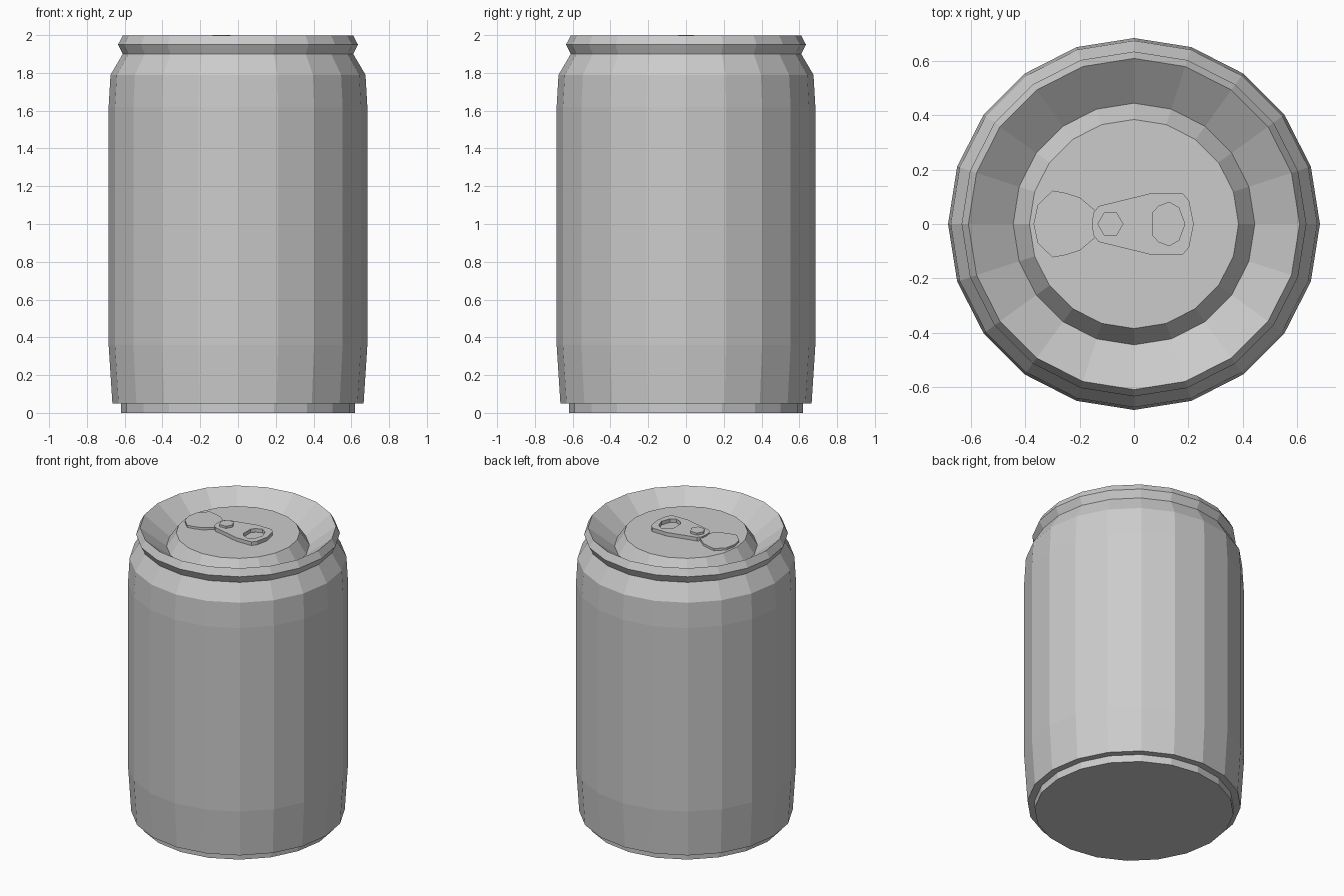
import bpy
import bmesh
from math import cos, sin, tau

old = bpy.data.objects.get("Cube")
if old:
    bpy.data.objects.remove(old, do_unlink=True)

SIDES = 20
PANEL_Z = 1.96

metal = bpy.data.materials.new("grey metal")
metal.use_nodes = True
GREY = (0.6, 0.6, 0.6, 1)
metal.diffuse_color = GREY
metal.node_tree.nodes["Principled BSDF"].inputs["Base Color"].default_value = GREY


def circle(radius, sides, cx=0.0):
    return [(cx + radius * cos(tau * i / sides), radius * sin(tau * i / sides))
            for i in range(sides)]


def lathe(name, profile, cap_bottom=False, cap_top=False):
    """Turn a (radius, height) profile around z, with flat facets."""
    bm = bmesh.new()
    rings = [[bm.verts.new((x, y, z)) for x, y in circle(r, SIDES)]
             for r, z in profile]
    for low, high in zip(rings, rings[1:]):
        for i in range(SIDES):
            j = (i + 1) % SIDES
            bm.faces.new((low[i], low[j], high[j], high[i]))
    if cap_bottom:
        bm.faces.new(rings[0][::-1])
    if cap_top:
        bm.faces.new(rings[-1])
    mesh = bpy.data.meshes.new(name)
    bm.to_mesh(mesh)
    bm.free()
    mesh.materials.append(metal)
    ob = bpy.data.objects.new(name, mesh)
    bpy.context.collection.objects.link(ob)
    return ob


def mirrored(half):
    """Close a half outline (y >= 0) by mirroring it across the x axis."""
    return half + [(x, -y) for x, y in reversed(half) if y > 0]


def plate(name, outlines, bottom, top):
    """Extrude a flat outline, any further outlines being holes."""
    curve = bpy.data.curves.new(name, "CURVE")
    curve.dimensions = "2D"
    curve.fill_mode = "BOTH"
    curve.extrude = (top - bottom) / 2
    for points in outlines:
        spline = curve.splines.new("POLY")
        spline.points.add(len(points) - 1)
        for p, (x, y) in zip(spline.points, points):
            p.co = (x, y, 0, 1)
        spline.use_cyclic_u = True
        spline.use_smooth = False
    curve.materials.append(metal)
    ob = bpy.data.objects.new(name, curve)
    ob.location.z = (top + bottom) / 2
    bpy.context.collection.objects.link(ob)
    bpy.ops.object.select_all(action="DESELECT")
    ob.select_set(True)
    bpy.context.view_layer.objects.active = ob
    bpy.ops.object.convert(target="MESH")
    return ob


# Can wall with its stepped foot, tapered ends and neck
lathe("can_body", [(0.62, 0), (0.62, 0.05), (0.665, 0.05), (0.685, 0.36),
                   (0.685, 1.62), (0.675, 1.79), (0.61, 1.9)], cap_bottom=True)

# Rim, sloping groove and raised centre panel
lathe("can_lid", [(0.61, 1.9), (0.635, 1.95), (0.61, 1.997), (0.445, 1.87),
                  (0.385, PANEL_Z)], cap_top=True)

# Opening plate
mouth = mirrored([(-0.37, 0), (-0.355, 0.07), (-0.30, 0.123), (-0.255, 0.115),
                  (-0.20, 0.098), (-0.14, 0.048)])
plate("mouth_plate", [mouth], PANEL_Z - 0.005, PANEL_Z + 0.015)

# Pull tab with a finger hole
tab = mirrored([(-0.155, 0), (-0.15, 0.04), (-0.13, 0.066), (0.07, 0.115),
                (0.18, 0.112), (0.203, 0.085), (0.22, 0)])
hole = mirrored([(0.068, 0.04), (0.09, 0.065), (0.13, 0.08), (0.165, 0.06),
                 (0.187, 0)])
plate("pull_tab", [tab, hole], PANEL_Z - 0.002, PANEL_Z + 0.025)

# Rivet
plate("rivet", [circle(0.048, 6, -0.087)], PANEL_Z, 2.0)
